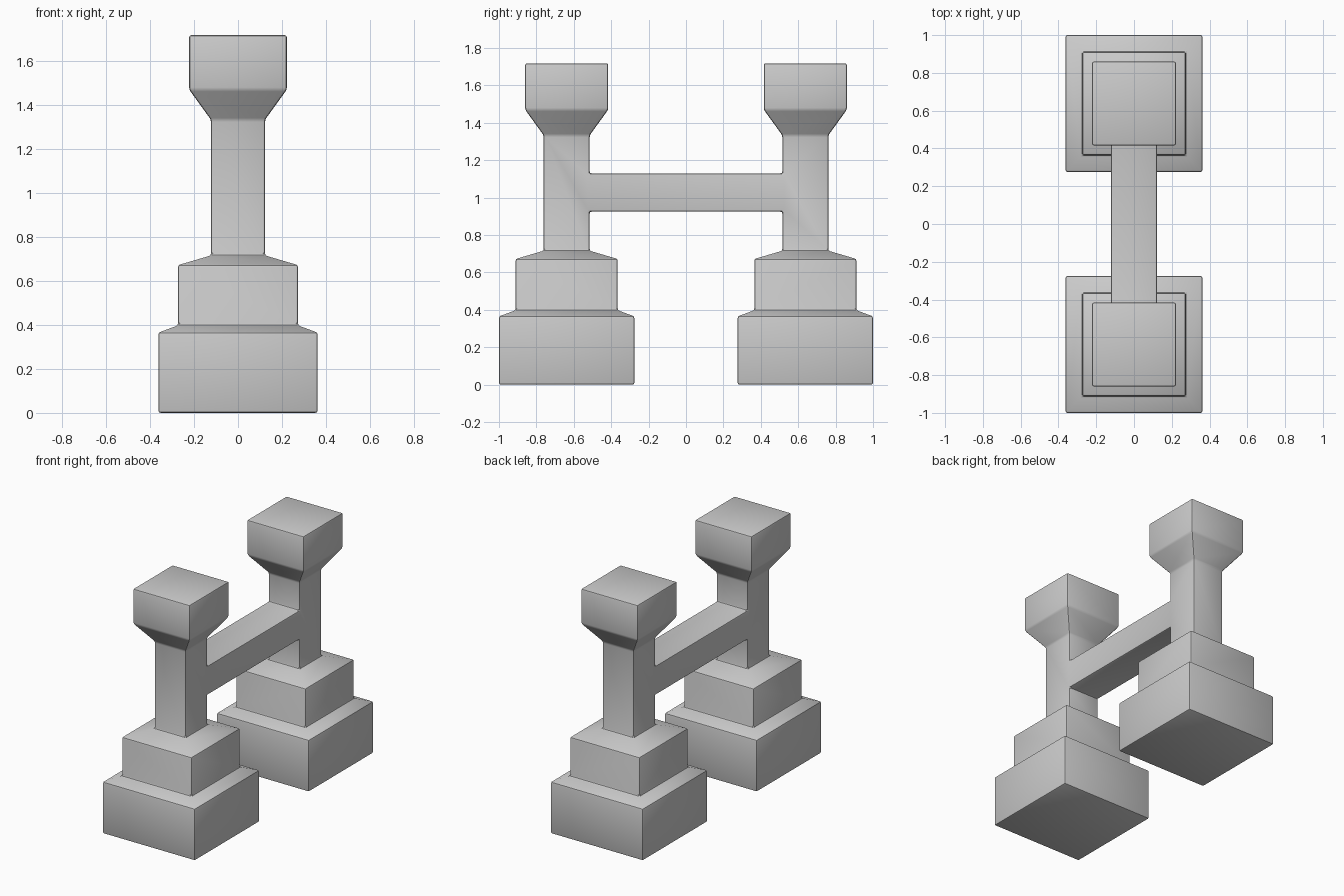
import bpy, bmesh, math

if "Cube" in bpy.data.objects:
    bpy.data.objects.remove(bpy.data.objects["Cube"])

POST_Y = 0.638
# (half width, height) of the square post, bottom to top
PROFILE = [(0.362, 0.0), (0.362, 0.365), (0.273, 0.398), (0.273, 0.672),
           (0.123, 0.716), (0.123, 0.925), (0.123, 1.13), (0.123, 1.333),
           (0.222, 1.47), (0.222, 1.718)]
BRIDGE = 5  # profile span where the crossbar joins

bm = bmesh.new()


def post(sign):
    """Square stacked post; returns the open edge loop facing the crossbar."""
    rings = [[bm.verts.new((sx * r, sign * (POST_Y + sy * r), z))
              for sx, sy in ((-1, -1), (1, -1), (1, 1), (-1, 1))]
             for r, z in PROFILE]
    bm.faces.new(rings[0])
    bm.faces.new(rings[-1])
    for k, (a, b) in enumerate(zip(rings, rings[1:])):
        for i in range(4):
            if k == BRIDGE and i == 0:
                continue  # opening for the crossbar
            j = (i + 1) % 4
            bm.faces.new((a[i], a[j], b[j], b[i]))
    lo, hi = rings[BRIDGE], rings[BRIDGE + 1]
    return [lo[0], lo[1], hi[1], hi[0]]


# Two posts joined by a crossbar
front, back = post(-1), post(1)
for i in range(4):
    j = (i + 1) % 4
    bm.faces.new((front[i], front[j], back[j], back[i]))
bmesh.ops.recalc_face_normals(bm, faces=bm.faces)
bmesh.ops.dissolve_limit(bm, angle_limit=math.radians(1),
                         verts=bm.verts, edges=bm.edges)

# Small rounded edges
sharp = [e for e in bm.edges if e.calc_face_angle(0) > math.radians(32)]
sharp += [e for e in bm.edges if e not in sharp
          and abs(e.verts[0].co.z - e.verts[1].co.z) < 1e-5]
bmesh.ops.bevel(bm, geom=sharp, offset=0.01, offset_type='OFFSET',
                segments=2, profile=0.5, affect='EDGES', clamp_overlap=True)
bmesh.ops.recalc_face_normals(bm, faces=bm.faces)

mesh = bpy.data.meshes.new("double_post")
bm.to_mesh(mesh)
bm.free()
obj = bpy.data.objects.new("double_post", mesh)
bpy.context.collection.objects.link(obj)
bpy.context.view_layer.objects.active = obj
obj.select_set(True)
bpy.ops.object.shade_smooth_by_angle(angle=math.radians(30))
